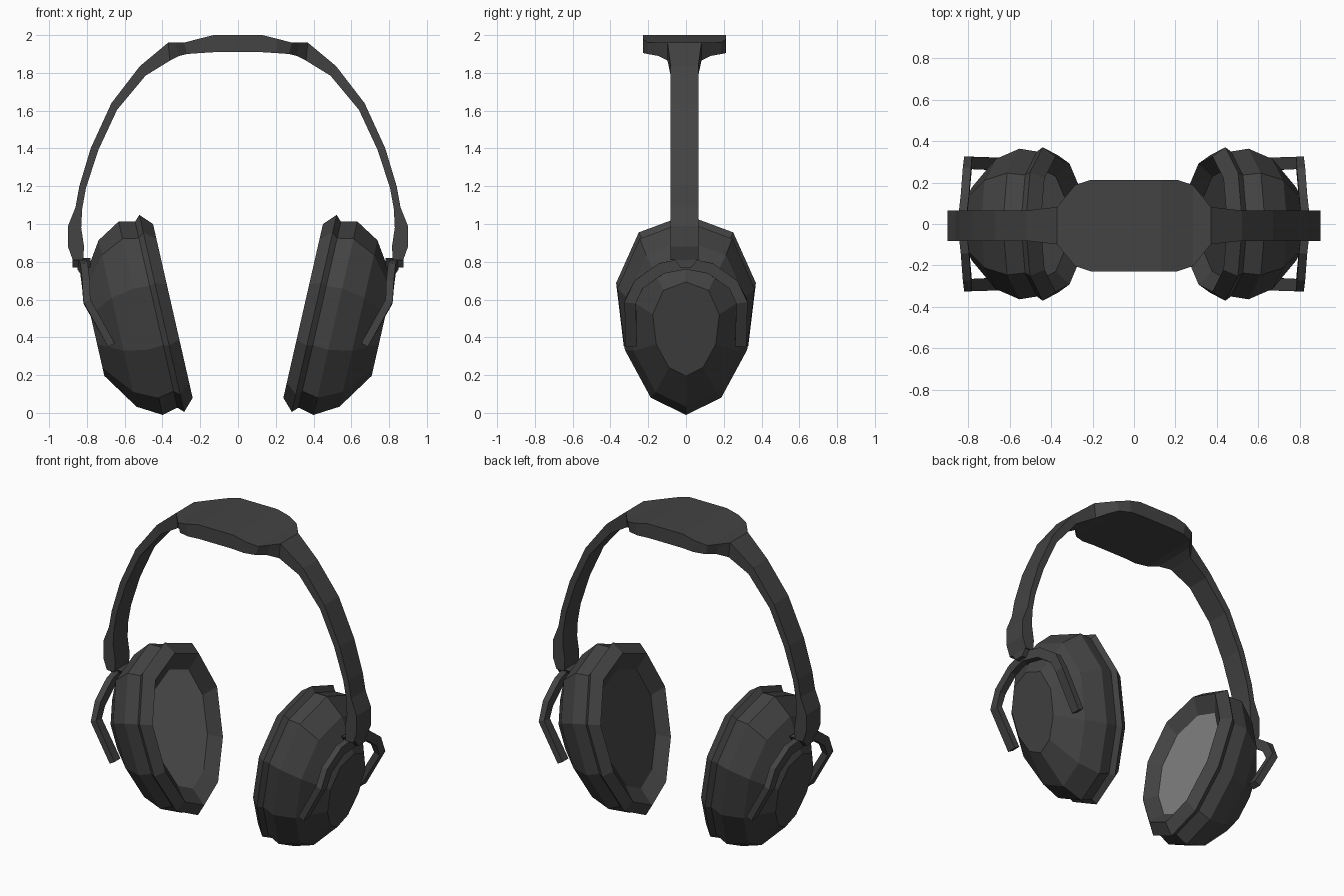
import bpy, bmesh
from mathutils import Vector

if "Cube" in bpy.data.objects:
    bpy.data.objects.remove(bpy.data.objects["Cube"])


def material(name, value):
    mat = bpy.data.materials.new(name)
    mat.use_nodes = True
    color = (value, value, value, 1)
    mat.diffuse_color = color
    mat.node_tree.nodes["Principled BSDF"].inputs["Base Color"].default_value = color
    return mat


DARK = material("dark grey", 0.056)
LIGHT = material("light grey", 0.21)


def loft(name, rings, mat, cap_start=True, cap_end=True):
    """Join a series of closed rings into one flat-shaded object."""
    bm = bmesh.new()
    loops = [[bm.verts.new(p) for p in ring] for ring in rings]
    for a, b in zip(loops, loops[1:]):
        for i in range(len(a)):
            j = (i + 1) % len(a)
            bm.faces.new((a[i], a[j], b[j], b[i]))
    if cap_start:
        bm.faces.new(loops[0][::-1])
    if cap_end and len(loops) > 1:
        bm.faces.new(loops[-1])
    bmesh.ops.recalc_face_normals(bm, faces=bm.faces)
    mesh = bpy.data.meshes.new(name)
    bm.to_mesh(mesh)
    bm.free()
    mesh.materials.append(mat)
    obj = bpy.data.objects.new(name, mesh)
    bpy.context.collection.objects.link(obj)
    return obj


# Egg-shaped ten-sided outline of the cups: (across, up)
HALF = [(0.25, 0.44), (0.37, 0.165), (0.33, -0.175), (0.19, -0.44)]
EGG = [(0, 0.535)] + HALF + [(0, -0.535)] + [(-y, u) for y, u in HALF[::-1]]


def cup_ring(side, radius, depth):
    """Outline scaled to a radius and placed along the tilted cup axis."""
    s = radius / 0.535
    return [(side * (0.345 + 0.222 * u * s + 0.975 * depth), y * s,
             0.54 + 0.975 * u * s - 0.222 * depth) for y, u in EGG]


def bar(name, path, width, thick, mat):
    """Rectangular bar swept along a path."""
    pts = [Vector(p) for p in path]
    rings = []
    for i, p in enumerate(pts):
        t = (pts[min(i + 1, len(pts) - 1)] - pts[max(i - 1, 0)]).normalized()
        a = t.cross(Vector((1, 0, 0))).normalized()
        b = t.cross(a)
        a, b = a * width / 2, b * thick / 2
        rings.append([p + a + b, p - a + b, p - a - b, p + a - b])
    return loft(name, rings, mat)


# Cup profile from the inner cushion edge to the outer cap: (radius, depth)
PROFILE = [(0.37, 0.06), (0.472, 0.0), (0.535, 0.06), (0.505, 0.09),
           (0.525, 0.175), (0.452, 0.30), (0.255, 0.43)]

# Yoke arm from the band end, round the cup, to its free tip
ARM = [(0.83, 0, 0.79), (0.815, 0.13, 0.765), (0.805, 0.25, 0.68),
       (0.80, 0.295, 0.59), (0.67, 0.29, 0.36)]

for side, label, pad_mat in ((1, "left", DARK), (-1, "right", LIGHT)):
    loft(label + "_ear_cup", [cup_ring(side, r, d) for r, d in PROFILE],
         DARK, cap_start=False)
    pad = loft(label + "_inner_pad", [cup_ring(side, 0.37, 0.06)], pad_mat)
    # Pads face the middle of the headset
    if pad.data.polygons[0].normal.x * side > 0:
        pad.data.flip_normals()
    for end, where in ((1, "back"), (-1, "front")):
        path = [(side * x, end * y, z) for x, y, z in ARM]
        bar(f"{label}_{where}_yoke_arm", path, 0.06, 0.04, DARK)
    # Small hinge between the band and the yoke
    hinge = [[(side * x, y, z) for x, y in
              ((0.78, -w), (0.875, -w), (0.875, w), (0.78, w))]
             for z, w in ((0.77, 0.03), (0.82, 0.065))]
    loft(label + "_hinge", hinge, DARK)

# Headband sections: outer x, z, inner x, z, half width
BAND = [(0.13, 2.0, 0.12, 1.91, 0.22), (0.21, 1.98, 0.20, 1.905, 0.22),
        (0.285, 1.96, 0.27, 1.90, 0.195), (0.33, 1.96, 0.31, 1.89, 0.14),
        (0.37, 1.96, 0.36, 1.865, 0.09), (0.52, 1.835, 0.49, 1.785, 0.073),
        (0.67, 1.64, 0.64, 1.605, 0.073), (0.78, 1.40, 0.74, 1.39, 0.073),
        (0.84, 1.20, 0.805, 1.19, 0.073), (0.86, 1.09, 0.825, 1.08, 0.073),
        (0.90, 0.99, 0.83, 0.98, 0.073), (0.90, 0.88, 0.815, 0.88, 0.073),
        (0.875, 0.81, 0.82, 0.81, 0.073)]


def band_ring(side, xo, zo, xi, zi, w):
    y = -0.008
    return [(side * xo, y - w, zo), (side * xo, y + w, zo),
            (side * xi, y + w, zi), (side * xi, y - w, zi)]


loft("headband", [band_ring(-1, *s) for s in BAND[::-1]]
     + [band_ring(1, *s) for s in BAND], DARK)
